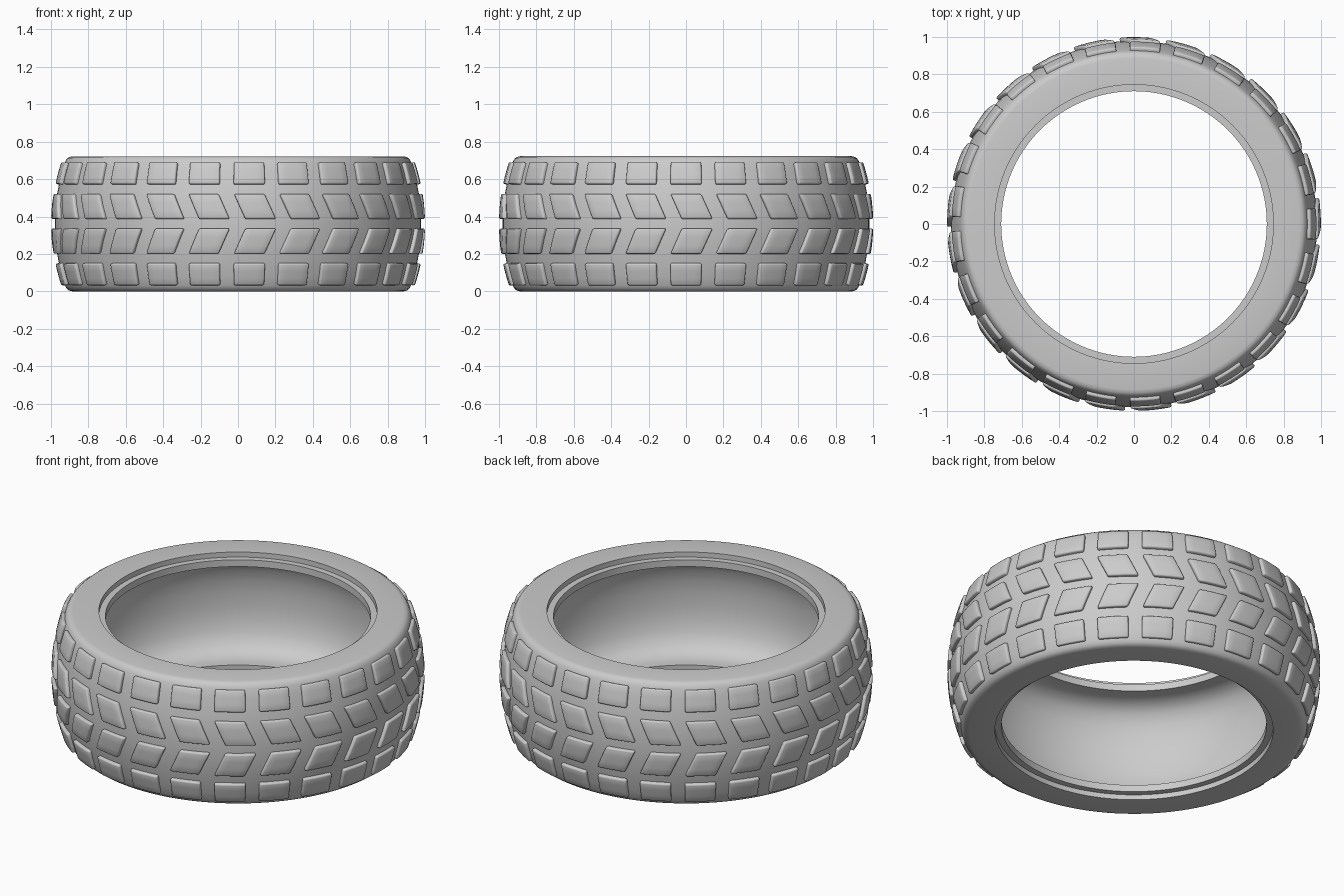
import bpy, bmesh, math

if "Cube" in bpy.data.objects:
    bpy.data.objects.remove(bpy.data.objects["Cube"])

HEIGHT = 0.722
MID = HEIGHT / 2
COUNT = 25
LUG = 0.02

rubber = bpy.data.materials.new("grey rubber")
rubber.use_nodes = True
colour = (0.6, 0.6, 0.6, 1)
rubber.diffuse_color = colour
rubber.node_tree.nodes["Principled BSDF"].inputs["Base Color"].default_value = colour


def crown(z):
    """Radius of the tread surface at a height."""
    return 0.98 - 0.5 * (z - MID) ** 2


def finish(name, bm):
    mesh = bpy.data.meshes.new(name)
    bm.to_mesh(mesh)
    bm.free()
    mesh.materials.append(rubber)
    obj = bpy.data.objects.new(name, mesh)
    bpy.context.collection.objects.link(obj)
    return obj


def smooth(obj):
    bpy.ops.object.select_all(action="DESELECT")
    obj.select_set(True)
    bpy.context.view_layer.objects.active = obj
    bpy.ops.object.shade_smooth_by_angle(angle=math.radians(32))


# Tyre body: half a section, mirrored about the mid height, then spun
outer = [(0.71, 0.03), (0.745, 0.03), (0.745, 0), (0.885, 0), (0.903, 0.004), (0.915, 0.013)]
outer += [(crown(z), z) for z in (0.03, 0.08, 0.14, 0.2, 0.26, 0.32)]
inner = [(0.925, 0.32), (0.918, 0.25), (0.9, 0.18), (0.87, 0.12), (0.82, 0.08), (0.76, 0.07), (0.71, 0.07)]


def flip(points):
    return [(r, HEIGHT - z) for r, z in reversed(points)]


section = outer + flip(outer) + flip(inner) + inner
bm = bmesh.new()
verts = [bm.verts.new((r, 0, z)) for r, z in section]
edges = [bm.edges.new((a, b)) for a, b in zip(verts, verts[1:] + verts[:1])]
bmesh.ops.spin(bm, geom=verts + edges, cent=(0, 0, 0), axis=(0, 0, 1),
               angle=math.tau, steps=128, use_merge=True)
bmesh.ops.remove_doubles(bm, verts=bm.verts, dist=0.0001)
bmesh.ops.recalc_face_normals(bm, faces=bm.faces)
smooth(finish("tyre_body", bm))


# Tread rows: curved patches thickened into bevelled blocks
def tread_row(name, low, high, width, phase, lean):
    bm = bmesh.new()
    for i in range(COUNT):
        patch = bmesh.ops.create_grid(bm, x_segments=4, y_segments=3, size=1)["verts"]
        for v in patch:
            z = (low + high) / 2 + v.co.y * (high - low) / 2
            turn = math.radians(phase + v.co.x * width / 2 + v.co.y * lean / 2) + math.tau * i / COUNT
            r = crown(z) + LUG
            v.co = (r * math.cos(turn), r * math.sin(turn), z)
    obj = finish(name, bm)
    thick = obj.modifiers.new("thickness", "SOLIDIFY")
    thick.thickness = 0.035
    thick.offset = -1
    bevel = obj.modifiers.new("soft edges", "BEVEL")
    bevel.width = 0.008
    bevel.segments = 2
    bevel.angle_limit = math.radians(40)
    smooth(obj)


for side, sign in (("lower", 1), ("upper", -1)):
    for part, low, high, width, phase, lean in (
            ("shoulder", 0.03, 0.147, 9.9, 0, 0),
            ("centre", 0.2, 0.335, 9.5, 1.7, 3.5)):
        if sign < 0:
            low, high = HEIGHT - high, HEIGHT - low
        tread_row(f"{side}_{part}_blocks", low, high, width, phase, lean * sign)
